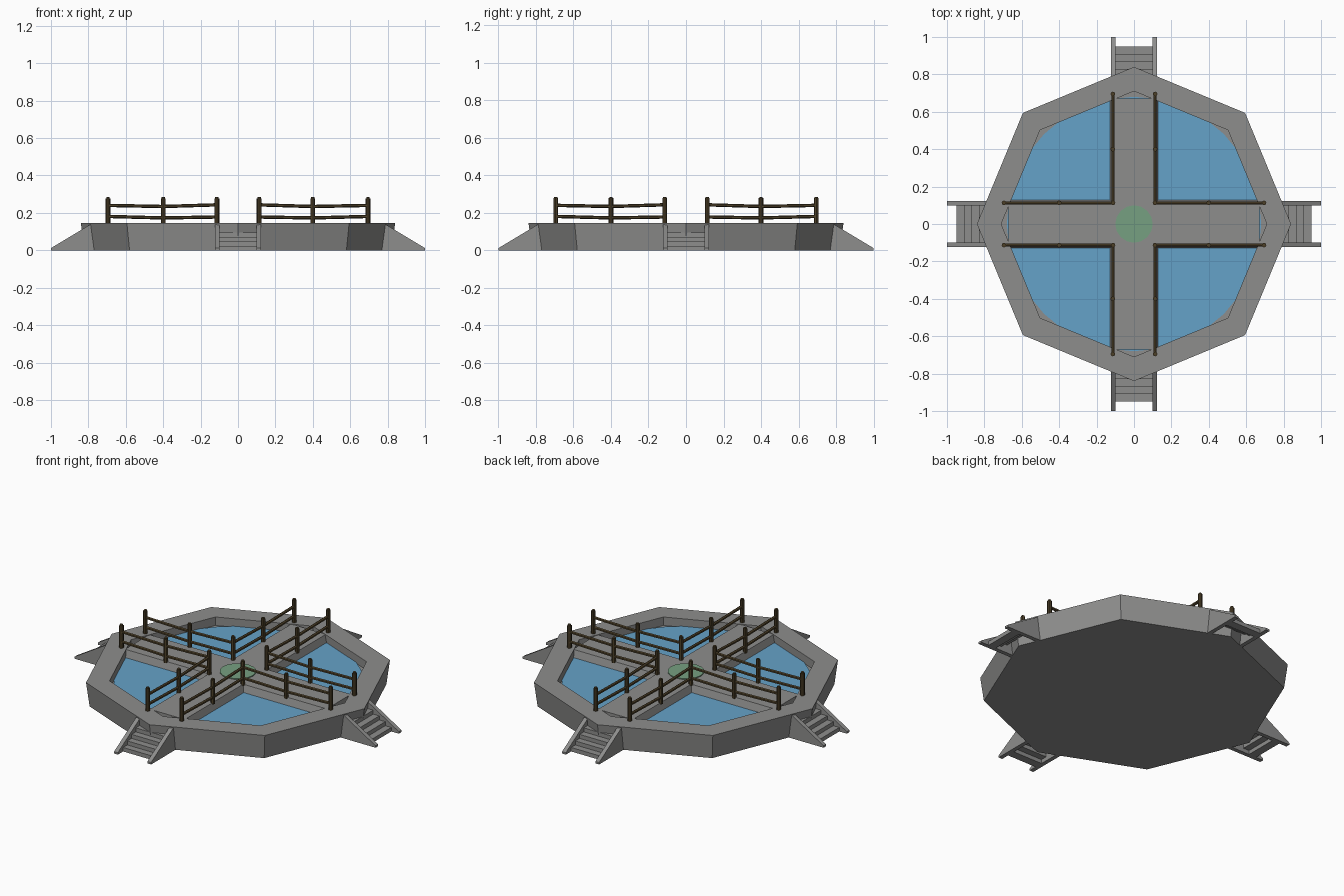
import bpy, bmesh, math
from mathutils import Vector, Matrix

if "Cube" in bpy.data.objects:
    bpy.data.objects.remove(bpy.data.objects["Cube"])


def material(name, rgb):
    m = bpy.data.materials.new(name)
    m.diffuse_color = (*rgb, 1)
    m.use_nodes = True
    m.node_tree.nodes["Principled BSDF"].inputs["Base Color"].default_value = m.diffuse_color
    return m


STONE = material("grey stone", (0.27, 0.27, 0.265))
WATER = material("blue water", (0.13, 0.36, 0.58))
WOOD = material("dark wood", (0.075, 0.052, 0.022))
MOSS = material("pale green", (0.18, 0.35, 0.22))


def finish(name, bm, mat):
    bmesh.ops.recalc_face_normals(bm, faces=bm.faces)
    me = bpy.data.meshes.new(name)
    bm.to_mesh(me)
    bm.free()
    me.materials.append(mat)
    ob = bpy.data.objects.new(name, me)
    bpy.context.collection.objects.link(ob)
    return ob


def ring(bm, r, z, n=8):
    return [bm.verts.new((r * math.cos(2 * math.pi * i / n),
                          r * math.sin(2 * math.pi * i / n), z)) for i in range(n)]


def lathe(name, profile, n, mat):
    """Stack of rings (radius, z), closed at both ends."""
    bm = bmesh.new()
    rings = [ring(bm, r, z, n) for r, z in profile]
    for a, b in zip(rings, rings[1:]):
        for i in range(n):
            j = (i + 1) % n
            bm.faces.new((a[i], a[j], b[j], b[i]))
    bm.faces.new(rings[0])
    bm.faces.new(rings[-1])
    return finish(name, bm, mat)


def prism(bm, pts, axis, rot=Matrix()):
    """Extrude a closed 3D outline along a vector."""
    a = [bm.verts.new(rot @ Vector(p)) for p in pts]
    b = [bm.verts.new(rot @ (Vector(p) + Vector(axis))) for p in pts]
    n = len(a)
    bm.faces.new(a)
    bm.faces.new(b)
    for i in range(n):
        j = (i + 1) % n
        bm.faces.new((a[i], a[j], b[j], b[i]))


def rod(bm, p, q, r, n=6):
    """Cylinder between two points."""
    p, q = Vector(p), Vector(q)
    d = q - p
    m = Matrix.Translation((p + q) / 2) @ d.to_track_quat('Z', 'Y').to_matrix().to_4x4()
    bmesh.ops.create_cone(bm, cap_ends=True, segments=n, radius1=r, radius2=r,
                          depth=d.length, matrix=m)


# Octagonal basin with sunken floor, and the water sheet
lathe("basin", [(0.82, 0), (0.84, 0.145), (0.71, 0.145), (0.71, 0.094)], 8, STONE)
bm = bmesh.new()
bm.faces.new(ring(bm, 0.68, 0.1, 32))
finish("water", bm, WATER)

# Crossing walkways: plus-shaped slab with sloping sides
bm = bmesh.new()
loops = []
for w, z in ((0.13, 0.094), (0.115, 0.142)):
    pts = []
    for k in range(4):
        rot = Matrix.Rotation(k * math.pi / 2, 4, 'Z')
        pts += [bm.verts.new(rot @ Vector(p)) for p in
                ((w, -w, z), (0.67, -w, z), (0.67, w, z))]
    bm.faces.new(pts)
    loops.append(pts)
for i in range(12):
    j = (i + 1) % 12
    bm.faces.new((loops[0][i], loops[0][j], loops[1][j], loops[1][i]))
finish("walkways", bm, STONE)

# Round green centre plate
lathe("centre_plate", [(0.1, 0.141), (0.1, 0.147)], 16, MOSS)

# Four stairways: sloping side walls and open treads
for k in range(4):
    rot = Matrix.Rotation(k * math.pi / 2, 4, 'Z')
    bm = bmesh.new()
    for y in (-0.123, 0.098):
        prism(bm, [(0.76, y, 0), (1.0, y, 0), (1.0, y, 0.012), (0.79, y, 0.138),
                   (0.76, y, 0.138)], (0, 0.025, 0), rot)
    finish(f"stair_walls_{k + 1}", bm, STONE)
    bm = bmesh.new()
    for i in range(4):
        x, z = 0.95 - 0.04 * i, 0.024 * i
        prism(bm, [(x, -0.1, z), (x, -0.1, z + 0.024), (x - 0.05, -0.1, z + 0.024),
                   (x - 0.05, -0.1, z)], (0, 0.2, 0), rot)
    finish(f"stair_treads_{k + 1}", bm, STONE)

# Fences: one L-shaped run of posts and slightly crooked rails per quadrant
STOPS = (0.112, 0.40, 0.695)
for sx in (-1, 1):
    for sy in (-1, 1):
        def place(along, swap, z):
            a, b = (0.113, along) if swap else (along, 0.113)
            return (sx * a, sy * b, z)

        posts, rails = bmesh.new(), bmesh.new()
        for swap in (False, True):
            for s in STOPS[1 if swap else 0:]:
                rod(posts, place(s, swap, 0.135), place(s, swap, 0.278), 0.0125, 8)
                rod(posts, place(s, swap, 0.278), place(s, swap, 0.285), 0.009, 8)
            for heights in ((0.178, 0.173, 0.181), (0.243, 0.234, 0.24)):
                for i in range(2):
                    rod(rails, place(STOPS[i], swap, heights[i]),
                        place(STOPS[i + 1], swap, heights[i + 1]), 0.009)
        tag = ("back" if sy > 0 else "front") + ("_right" if sx > 0 else "_left")
        finish("fence_posts_" + tag, posts, WOOD)
        finish("fence_rails_" + tag, rails, WOOD)
